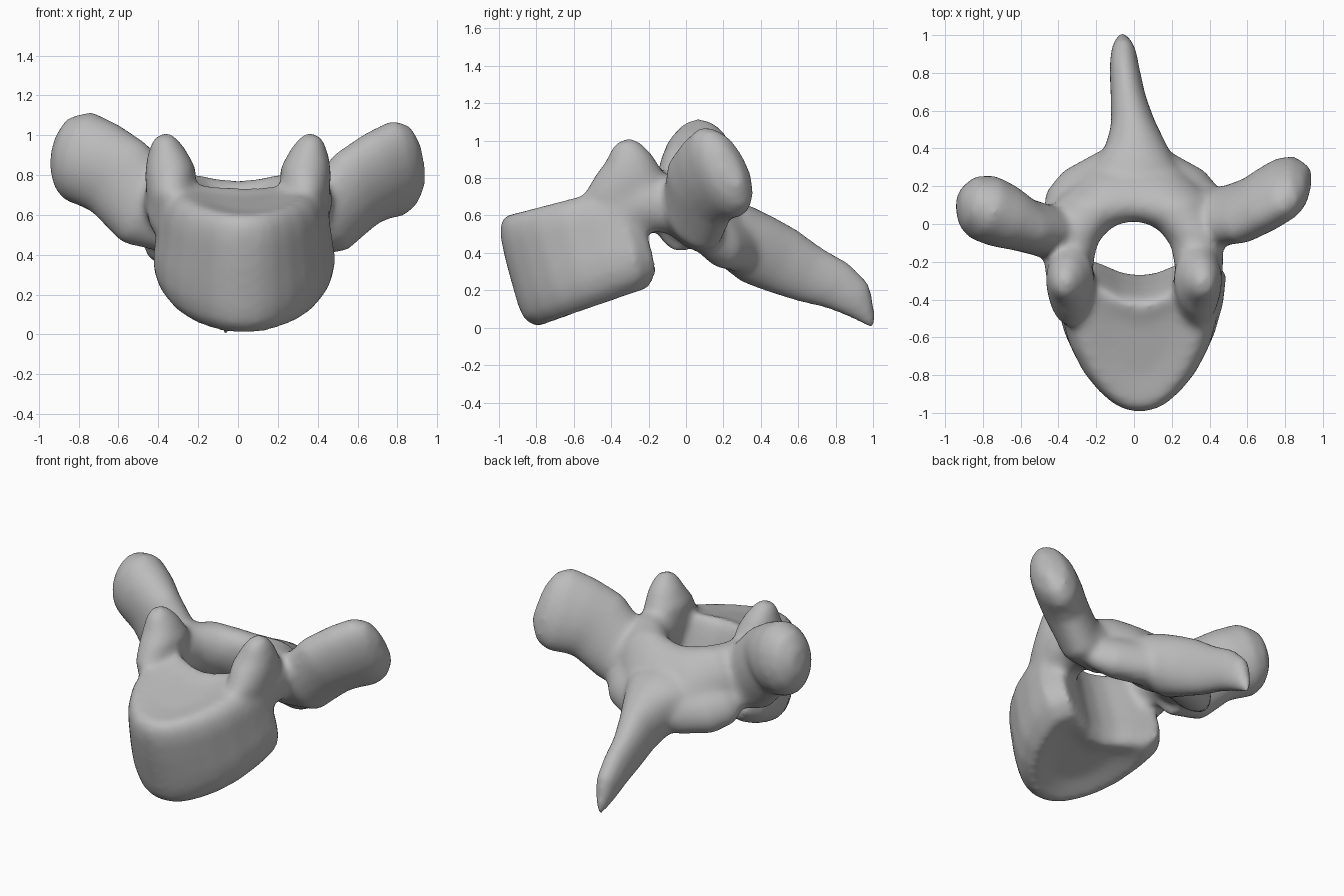
import bpy, bmesh, math
from mathutils import Vector

if "Cube" in bpy.data.objects:
    bpy.data.objects.remove(bpy.data.objects["Cube"])

bm = bmesh.new()
UP = Vector((0, 0, 1))
BACK = Vector((0, 1, 0))
TILT = Vector((0, -0.55, 0.83))
LEAN = Vector((0, -0.42, 0.9))


def loft(rings):
    """Skin a list of closed rings and cap both ends."""
    rows = [[bm.verts.new(p) for p in ring] for ring in rings]
    n = len(rows[0])
    faces = [bm.faces.new((a[i], a[(i + 1) % n], b[(i + 1) % n], b[i]))
             for a, b in zip(rows, rows[1:]) for i in range(n)]
    faces += [bm.faces.new(rows[0][::-1]), bm.faces.new(rows[-1])]
    bmesh.ops.recalc_face_normals(bm, faces=faces)


def limb(stations, ref=UP, n=20):
    """Elliptical limb; each station is x, y, z, half width, half height."""
    pts = [Vector(s[:3]) for s in stations]
    rings = []
    for i, (p, s) in enumerate(zip(pts, stations)):
        t = (pts[min(i + 1, len(pts) - 1)] - pts[max(i - 1, 0)]).normalized()
        side = ref.cross(t).normalized()
        vert = t.cross(side)
        rings.append([p + side * s[3] * math.cos(a) + vert * s[4] * math.sin(a)
                      for a in (math.tau * k / n for k in range(n))])
    loft(rings)


def lerp(a, b, t):
    return a + (b - a) * t


# Body: heart-shaped outline, lofted between two sloping, dished end faces
half = [(0, 0), (.08, .015), (.15, .06), (.23, .15), (.31, .28), (.38, .46),
        (.425, .68), (.44, .87), (.36, 1), (.2, .92), (.1, .86), (0, .84)]
outline = half + [(-x, f) for x, f in half[-2:0:-1]]
levels = [(.05, .4, 1), (0, .8, 1), (.04, .89, .98), (.12, .98, 1), (.25, 1, 1.04),
          (.4, 1, 1.04), (.6, 1, 1), (.8, .985, .98), (.9, .955, .96),
          (.96, .91, .93), (1, .82, .9), (.97, .4, .9)]
rings = []
for t, s, wide in levels:
    front, rear = lerp(-.86, -1.03, t), lerp(-.13, -.27, t)
    mid = (front + rear) / 2
    ring = []
    for x, f in outline:
        y = mid + (lerp(front, rear, f) - mid) * s
        z = lerp(.35 * (y + .8), .605 + .26 * (y + .95), t)
        ring.append((.03 + x * s * wide, y, z))
    rings.append(ring)
loft(rings)

for m in (1, -1):
    # Pedicle and lamina: half of the arch around the canal
    limb([(m * .34, -.4, .6, .11, .13), (m * .345, -.22, .67, .13, .16),
          (m * .33, -.08, .66, .14, .16), (m * .27, .05, .62, .15, .2),
          (m * .16, .15, .57, .14, .24), (-m * .04, .2, .54, .13, .26)], TILT)
    # Lower lamina, ending in the inferior articular edge
    limb([(m * .43, .06, .52, .05, .08), (m * .38, .11, .5, .09, .14),
          (m * .3, .18, .46, .115, .155), (m * .16, .25, .45, .125, .16),
          (-m * .04, .28, .45, .13, .17)], TILT)
    # Superior articular process
    limb([(m * .34, -.31, .52, .1, .17), (m * .335, -.31, .7, .125, .24),
          (m * .34, -.295, .82, .13, .185), (m * .36, -.305, .91, .1, .125),
          (m * .37, -.32, .975, .065, .08), (m * .375, -.325, 1.005, .035, .04)], BACK)

# Transverse processes: flattened, bulbous ends
limb([(.28, .04, .58, .14, .18), (.46, .04, .6, .14, .22), (.6, .075, .735, .14, .24),
      (.7, .13, .795, .145, .25), (.8, .19, .835, .14, .265),
      (.87, .225, .85, .115, .225), (.925, .24, .865, .045, .12)], LEAN)
limb([(-.28, -.02, .57, .14, .18), (-.46, -.04, .64, .14, .22), (-.6, 0, .79, .145, .225),
      (-.7, .045, .85, .175, .23), (-.8, .09, .895, .18, .235),
      (-.88, .12, .91, .14, .185), (-.93, .13, .92, .055, .08)])

# Spinous process: tapering, drooping to a point
limb([(0, .13, .55, .24, .16), (.01, .27, .49, .24, .18), (.01, .39, .415, .17, .195),
      (-.005, .52, .355, .12, .185), (-.03, .66, .285, .095, .16),
      (-.05, .82, .22, .08, .135), (-.055, .9, .155, .07, .115),
      (-.06, .96, .07, .045, .06), (-.06, 1.0, 0, .014, .018)])

mesh = bpy.data.meshes.new("vertebra")
bm.to_mesh(mesh)
bm.free()
bone = bpy.data.objects.new("vertebra", mesh)
bpy.context.collection.objects.link(bone)

# Bone grey
grey = bpy.data.materials.new("bone grey")
grey.use_nodes = True
colour = (.5, .5, .5, 1)
grey.diffuse_color = colour
grey.node_tree.nodes["Principled BSDF"].inputs["Base Color"].default_value = colour
mesh.materials.append(grey)

# Fuse the parts into one smooth surface
fuse = bone.modifiers.new("fuse", 'REMESH')
fuse.mode = 'VOXEL'
fuse.voxel_size = .018
fuse.use_smooth_shade = True
soften = bone.modifiers.new("soften", 'SMOOTH')
soften.factor = .5
soften.iterations = 20
